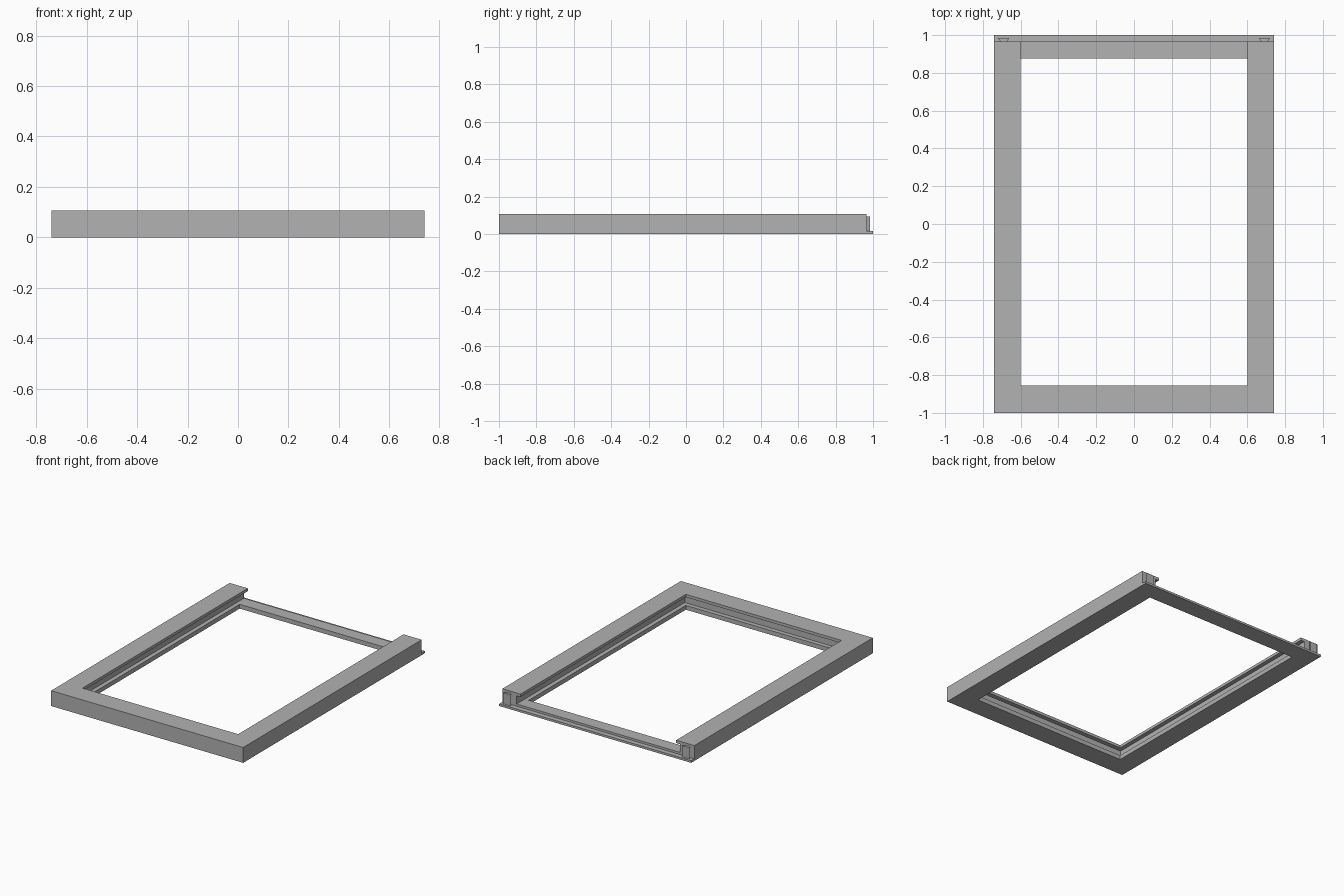
import bpy, bmesh

cube = bpy.data.objects.get("Cube")
if cube:
    bpy.data.objects.remove(cube, do_unlink=True)

grey = bpy.data.materials.new("plain grey")
grey.use_nodes = True
colour = (0.445, 0.445, 0.445, 1)
grey.diffuse_color = colour
grey.node_tree.nodes["Principled BSDF"].inputs["Base Color"].default_value = colour

HALF_W, FRONT, RAIL_END, BACK = 0.74, -1.0, 0.965, 1.0


def make_object(name, bm):
    bmesh.ops.recalc_face_normals(bm, faces=bm.faces)
    mesh = bpy.data.meshes.new(name)
    bm.to_mesh(mesh)
    bm.free()
    mesh.materials.append(grey)
    obj = bpy.data.objects.new(name, mesh)
    bpy.context.collection.objects.link(obj)
    return obj


def skin(name, rings):
    """Join matching closed rings of points and cap both ends."""
    bm = bmesh.new()
    loops = [[bm.verts.new(p) for p in ring] for ring in rings]
    n = len(loops[0])
    for a, b in zip(loops, loops[1:]):
        for i in range(n):
            j = (i + 1) % n
            bm.faces.new((a[i], a[j], b[j], b[i]))
    bm.faces.new(loops[0])
    bm.faces.new(loops[-1])
    return make_object(name, bm)


# Three-sided channel frame: (inset from the outer edge, height), mitred corners
channel = [(0, 0), (0.14, 0), (0.14, 0.03), (0.11, 0.03),
           (0.11, 0.087), (0.14, 0.087), (0.14, 0.107), (0, 0.107)]
rings = []
for side, is_end in ((-1, True), (-1, False), (1, False), (1, True)):
    rings.append([(side * (HALF_W - d), RAIL_END if is_end else FRONT + d * 1.035, z)
                  for d, z in channel])
skin("channel_frame", rings)

# Low back rail with a thin lip along its outer edge
step = [(0.875, 0), (RAIL_END, 0), (RAIL_END, 0.03), (0.875, 0.03)]
skin("back_rail", [[(x, y, z) for y, z in step] for x in (-0.6, 0.6)])
lip = [(RAIL_END, 0), (BACK, 0), (BACK, 0.015), (RAIL_END, 0.015)]
skin("back_lip", [[(x, y, z) for y, z in lip] for x in (-HALF_W, HALF_W)])

# Dovetail keys on the ends of the side rails
key = [(-0.015, RAIL_END), (0.015, RAIL_END), (0.03, 0.984), (-0.03, 0.984)]
for side, label in ((1, "left"), (-1, "right")):
    skin(label + "_dovetail_key",
         [[(side * 0.69 + x, y, z) for x, y in key] for z in (0.015, 0.092)])
